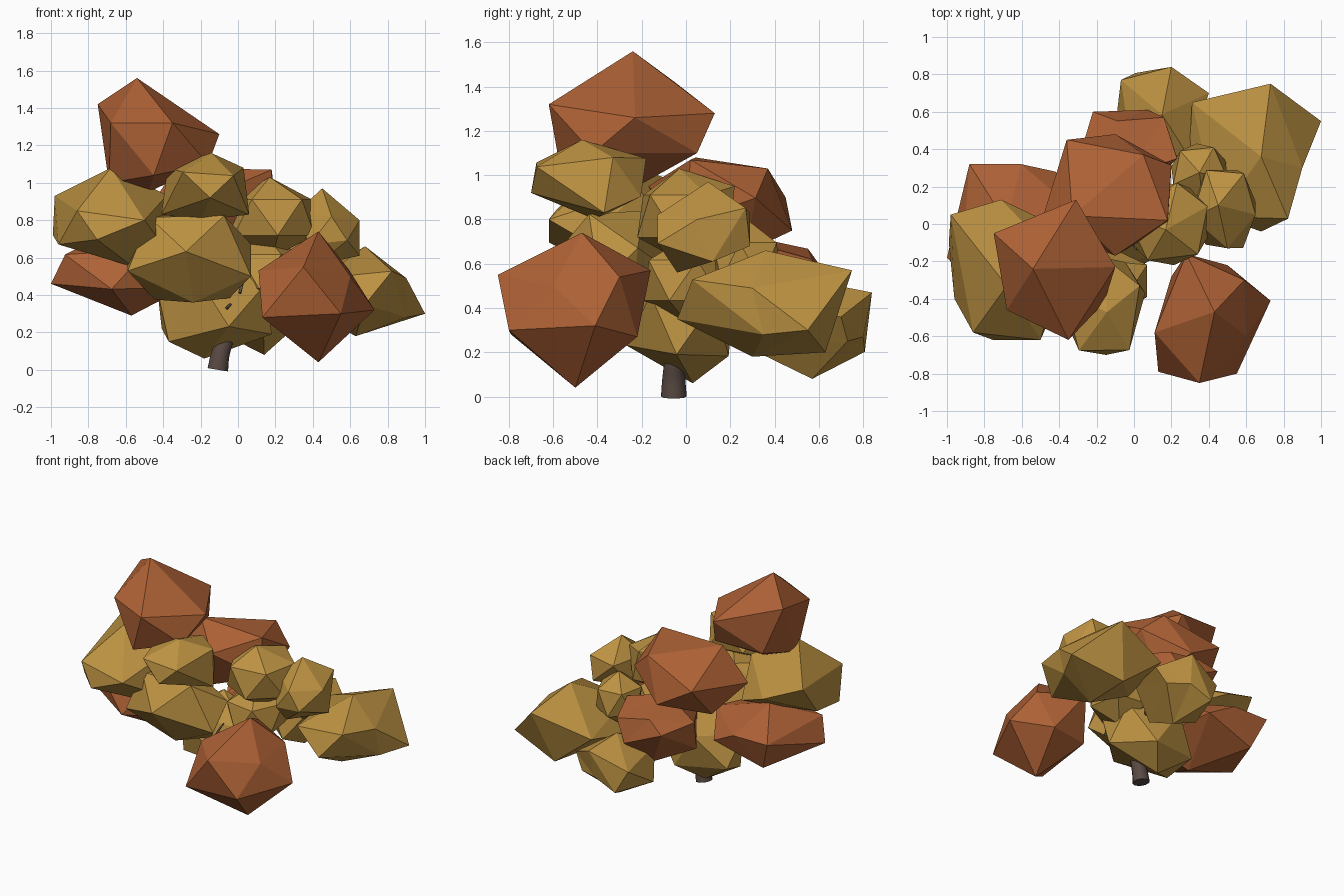
import bpy, bmesh, math
from mathutils import Matrix, Vector

cube = bpy.data.objects.get("Cube")
if cube:
    bpy.data.objects.remove(cube, do_unlink=True)


def material(name, rgb):
    mat = bpy.data.materials.new(name)
    mat.use_nodes = True
    color = (*rgb, 1)
    mat.diffuse_color = color
    bsdf = mat.node_tree.nodes["Principled BSDF"]
    bsdf.inputs["Base Color"].default_value = color
    bsdf.inputs["Roughness"].default_value = 0.9
    return mat


rust = material("rust_orange", (0.42, 0.12, 0.036))
ochre = material("ochre_yellow", (0.51, 0.29, 0.055))
bark = material("grey_brown_bark", (0.1, 0.068, 0.056))


def clump(name, mat, x, y, z, spin=0, lean=(0, 0), corners=()):
    """Faceted leaf clump: an icosahedron fitted to three ranges, with corners pulled out."""
    bm = bmesh.new()
    bmesh.ops.create_icosphere(bm, subdivisions=1, radius=1)
    tilt = Vector((0, 0, 1)).rotation_difference(Vector((*lean, 1)))
    turn = tilt.to_matrix() @ Matrix.Rotation(math.radians(spin), 3, "Z")
    bmesh.ops.transform(bm, matrix=turn.to_4x4(), verts=bm.verts)
    for axis, (low, high) in enumerate((x, y, z)):
        values = [v.co[axis] for v in bm.verts]
        start, size = min(values), max(values) - min(values)
        for v in bm.verts:
            v.co[axis] = low + (v.co[axis] - start) / size * (high - low)
    free = list(bm.verts)
    for corner in map(Vector, corners):
        nearest = min(free, key=lambda v: (v.co - corner).length)
        nearest.co = corner
        free.remove(nearest)
    mesh = bpy.data.meshes.new(name)
    bm.to_mesh(mesh)
    bm.free()
    mesh.materials.append(mat)
    obj = bpy.data.objects.new(name, mesh)
    bpy.context.collection.objects.link(obj)


def limb(name, radius, points):
    """Round tapering branch; each point is x, y, z and relative thickness."""
    curve = bpy.data.curves.new(name, "CURVE")
    curve.dimensions = "3D"
    curve.bevel_depth = radius
    curve.bevel_resolution = 3
    curve.resolution_u = 4
    curve.use_fill_caps = True
    spline = curve.splines.new("BEZIER")
    spline.bezier_points.add(len(points) - 1)
    for bp, (px, py, pz, thick) in zip(spline.bezier_points, points):
        bp.co = (px, py, pz)
        bp.radius = thick
        bp.handle_left_type = bp.handle_right_type = "AUTO"
    curve.materials.append(bark)
    bpy.context.collection.objects.link(bpy.data.objects.new(name, curve))


# Orange foliage
clump("crown_clump", rust, (-.75, -.1), (-.62, .12), (.95, 1.56), 3, corners=[
    (-.54, -.24, 1.56), (-.48, -.22, .95), (-.1, -.23, 1.26), (-.31, .13, 1.28),
    (-.75, -.05, 1.42), (-.68, -.46, 1.32), (-.35, -.62, 1.32), (-.16, -.42, 1.1),
    (-.27, .05, 1.1), (-.62, 0, 1.08), (-.69, -.3, 1), (-.45, -.57, 1.04)])
clump("front_low_clump", rust, (.11, .73), (-.85, -.15), (.04, .74), 42, corners=[
    (.43, -.47, .74), (.43, -.5, .04), (.35, -.85, .55), (.11, -.58, .53),
    (.28, -.16, .57), (.59, -.3, .54), (.6, -.6, .5), (.73, -.41, .32),
    (.55, -.8, .3), (.13, -.79, .28), (.2, -.28, .28), (.5, -.22, .27)])
clump("back_upper_clump", rust, (-.5, .2), (-.17, .48), (.65, 1.08), 20, (.1, .7), [
    (.18, .02, 1.07), (.05, .37, 1.03), (-.36, .45, .9), (-.1, .48, .75), (-.1, -.17, .95)])
clump("back_lower_clump", rust, (-.3, .23), (.08, .61), (.3, .73), 30, (0, -.3), [
    (.16, .57, .62), (-.22, .6, .6), (.23, .35, .68)])
clump("right_low_clump", rust, (-1, -.28), (-.38, .32), (.29, .74), 10, (-.1, .1), [
    (-.88, .32, .6), (-1, -.18, .46), (-.57, -.12, .29), (-.42, .28, .5)])

# Yellow foliage
clump("right_upper_clump", ochre, (-.99, -.38), (-.62, .13), (.55, 1.08), 5, corners=[
    (-.98, .05, .93), (-.71, .13, .82), (-.68, -.33, 1.08), (-.56, -.32, .55),
    (-.86, -.58, .85), (-.96, -.4, .67), (-.5, -.62, .8), (-.99, -.1, .72)])
clump("front_middle_clump", ochre, (-.59, .07), (-.6, -.07), (.36, .84), 15, (0, .65), [
    (-.59, -.27, .57), (-.24, -.38, .36), (.07, -.39, .5)])
clump("front_upper_clump", ochre, (-.4, .06), (-.7, -.18), (.8, 1.16), 18, (.1, -.1), [
    (.03, -.33, 1.08), (.06, -.37, .83), (-.41, -.42, .83), (-.15, -.7, .92)])
clump("left_big_clump", ochre, (.29, 1), (-.04, .75), (.18, .66), 8, (.2, .1), [
    (.73, .75, .57), (1, .55, .3), (.68, .36, .66), (.9, .3, .49), (.68, -.04, .35),
    (.9, .35, .28), (.45, .04, .49), (.31, .65, .45), (.63, .3, .18), (.62, .63, .2)])
clump("left_upper_clump", ochre, (.31, .66), (-.14, .3), (.55, .97), 50, (-.1, .1), [
    (.45, .1, .97), (.65, .05, .8), (.5, -.13, .82), (.55, .29, .68), (.42, -.04, .56),
    (.65, .12, .61)])
clump("middle_upper_clump", ochre, (-.04, .41), (-.22, .22), (.6, 1.03), 25, corners=[
    (.17, -.03, 1.03), (.23, .22, .95)])
clump("left_inner_clump", ochre, (.2, .5), (.12, .43), (.42, .8), 60)
clump("back_low_clump", ochre, (-.1, .4), (.32, .85), (.08, .52), 15, corners=[
    (.14, .57, .08), (.2, .84, .47), (-.07, .77, .36), (.4, .7, .36), (.18, .8, .27),
    (.33, .73, .25)])
clump("centre_low_clump", ochre, (-.44, .18), (-.27, .22), (.06, .62), 35, (.1, .1), [
    (-.43, -.05, .42), (-.37, -.1, .15), (-.18, .03, .06), (-.07, -.06, .66)])
clump("centre_inner_clump", ochre, (-.05, .33), (-.19, .22), (.32, .73), 10)

# Trunk, mostly hidden in the foliage
limb("trunk", 0.058, [(-.108, -.055, 0, 1), (-.095, -.055, .08, .9),
                      (-.065, -.05, .17, .75), (-.05, 0, .4, .5)])

# Bare twigs
limb("upper_twig", 0.009, [(.01, -.28, .41, 1), (.02, -.26, .45, .8), (.04, -.22, .5, .5)])
limb("lower_twig", 0.009, [(-.06, -.28, .33, 1), (-.04, -.25, .35, .7)])
